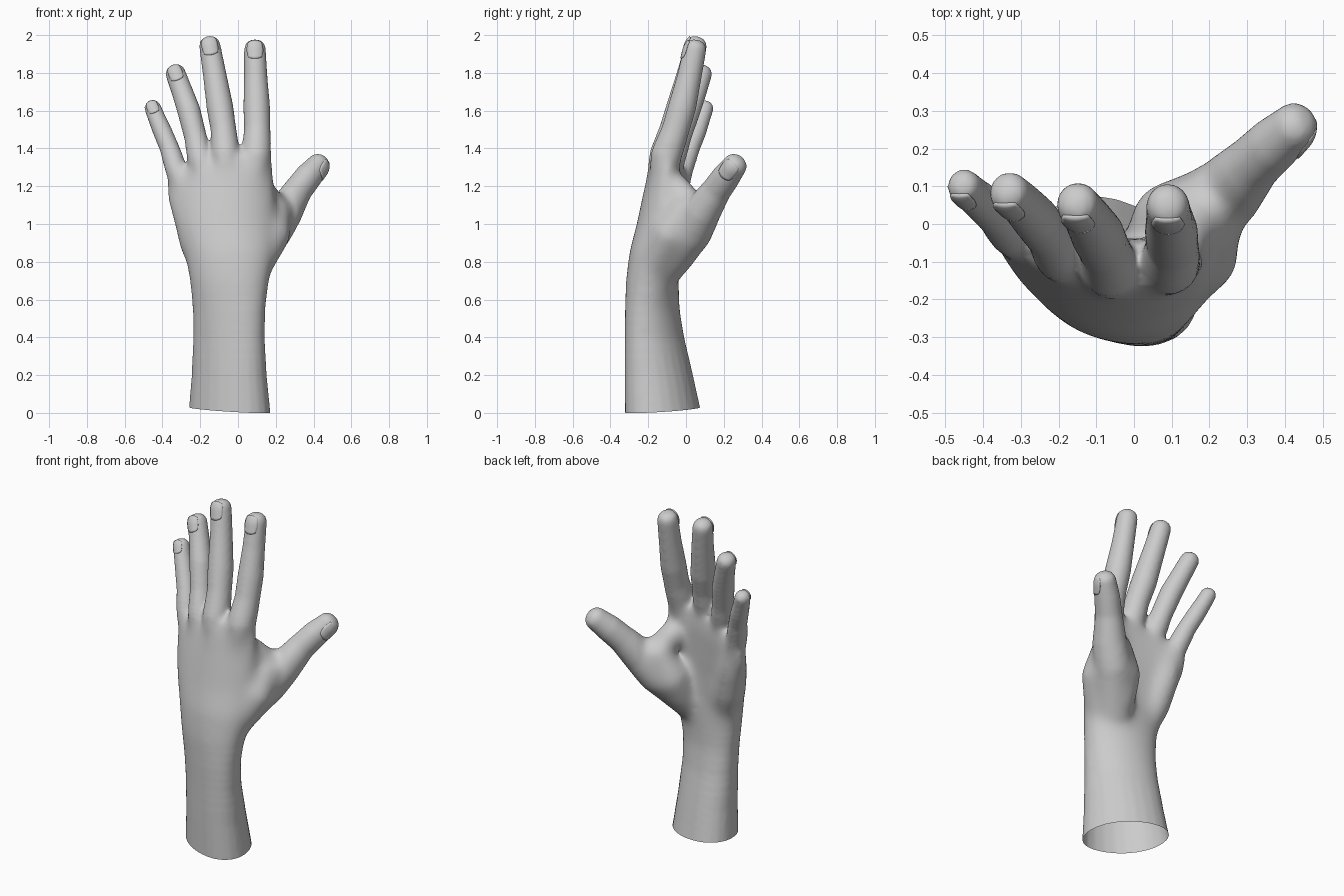
import bpy, bmesh, math
from mathutils import Vector
from mathutils.bvhtree import BVHTree

if "Cube" in bpy.data.objects:
    bpy.data.objects.remove(bpy.data.objects["Cube"])

SEG = 24
bm = bmesh.new()


def loft(rings):
    """Skin a list of rings and close both ends."""
    rows = [[bm.verts.new(p) for p in r] for r in rings]
    for a, b in zip(rows, rows[1:]):
        for i in range(SEG):
            j = (i + 1) % SEG
            bm.faces.new((a[i], a[j], b[j], b[i]))
    bm.faces.new(rows[0][::-1])
    bm.faces.new(rows[-1])


def slab(sections, power=2.1):
    """Loft of horizontal sections: z, x0, x1, y back, y palm, arch, tilt, shear."""
    rings = []
    for z, x0, x1, y0, y1, arch, tilt, shear in sections:
        ring = []
        cx, rx, ry = (x0 + x1) / 2, (x1 - x0) / 2, (y1 - y0) / 2
        ry = math.sqrt(ry * ry - (shear * rx) ** 2)
        for i in range(SEG):
            a = 2 * math.pi * i / SEG
            c, s = math.cos(a), math.sin(a)
            x = cx + rx * math.copysign(abs(c) ** (2 / power), c)
            y = (y0 + y1) / 2 + ry * math.copysign(abs(s) ** (2 / power), s)
            ring.append((x, y + arch * x * x + shear * (x - cx), z + tilt * x))
        rings.append(ring)
    loft(rings)


def tube(pts, flat=1.0, face=Vector((0, -1, 0))):
    """Tube through (x, y, z, radius) points with a rounded tip."""
    pts = [(Vector(p[:3]), p[3] + 0.004) for p in pts]
    end, r = pts[-1]
    d = (end - pts[-2][0]).normalized()
    path = pts + [(end + d * r * t, r * (1 - t ** 2.5) ** 0.4)
                  for t in (0.35, 0.6, 0.8, 0.93)]
    path.append((end + d * r, r * 0.35))
    rings = []
    for i, (p, r) in enumerate(path):
        t = (path[min(i + 1, len(path) - 1)][0] - path[max(i - 1, 0)][0]).normalized()
        n = (face - t * face.dot(t)).normalized()
        s = t.cross(n)
        rings.append([p + s * r * math.cos(a) + n * r * flat * math.sin(a)
                      for a in (2 * math.pi * k / SEG for k in range(SEG))])
    loft(rings)


# forearm, wrist and arched palm
slab([(-0.10, -0.27, 0.18, -0.32, 0.10, 0.0, 0, -0.28),
      (0.00, -0.262, 0.172, -0.322, 0.080, 0.0, 0, -0.28),
      (0.20, -0.245, 0.152, -0.324, 0.036, 0.0, 0, -0.28),
      (0.40, -0.238, 0.142, -0.324, -0.010, 0.0, 0, -0.27),
      (0.55, -0.242, 0.147, -0.324, -0.034, 0.05, 0, -0.22),
      (0.70, -0.258, 0.168, -0.320, -0.038, 0.15, 0, -0.12),
      (0.85, -0.285, 0.200, -0.302, -0.045, 0.4, 0, -0.04),
      (1.00, -0.338, 0.205, -0.264, -0.045, 0.6, 0, 0),
      (1.15, -0.378, 0.198, -0.234, -0.040, 0.75, 0.08, 0),
      (1.28, -0.385, 0.188, -0.205, -0.035, 0.8, 0.2, 0),
      (1.37, -0.340, 0.160, -0.175, -0.045, 0.8, 0.27, 0)])

# fingers, from inside the palm out to the tip
fingers = {
    "index": [(0.07, -0.13, 1.15, .065), (0.097, -0.105, 1.36, .077), (0.102, -0.055, 1.5, .066),
              (0.099, -0.02, 1.62, .067), (0.094, 0.018, 1.78, .058), (0.09, 0.046, 1.918, .054)],
    "middle": [(-0.05, -0.15, 1.15, .065), (-0.065, -0.115, 1.36, .074), (-0.077, -0.07, 1.5, .064),
               (-0.096, -0.03, 1.62, .067), (-0.125, 0.018, 1.8, .058), (-0.148, 0.050, 1.936, .053)],
    "ring": [(-0.15, -0.12, 1.15, .065), (-0.195, -0.08, 1.33, .068), (-0.225, -0.035, 1.46, .056),
             (-0.26, 0.012, 1.6, .058), (-0.295, 0.05, 1.7, .053), (-0.328, 0.08, 1.79, .050)],
    "little": [(-0.25, -0.07, 1.1, .065), (-0.325, -0.025, 1.28, .058), (-0.362, 0.018, 1.4, .048),
               (-0.40, 0.055, 1.49, .047), (-0.43, 0.08, 1.56, .043), (-0.449, 0.098, 1.609, .041)],
}
for pts in fingers.values():
    tube(pts, 1.05)

# thumb with its fleshy base
thumb_face = Vector((0.75, -0.5, -0.3)).normalized()
thumb = [(0.05, -0.14, 0.72, .08), (0.10, -0.065, 0.84, .105), (0.165, 0.02, 0.96, .120),
         (0.25, 0.088, 1.07, .096), (0.318, 0.162, 1.18, .075), (0.372, 0.212, 1.25, .072),
         (0.418, 0.252, 1.302, .063)]
tube(thumb, 0.95, thumb_face)
# muscle behind the thumb, web to the index finger, ball of the thumb, heel of the palm
tube([(0.08, -0.18, 0.72, .07), (0.13, -0.14, 0.84, .087), (0.182, -0.085, 0.95, .098),
      (0.20, -0.02, 1.06, .075)])
tube([(0.235, 0.08, 1.04, .06), (0.18, 0.025, 1.10, .07), (0.12, -0.04, 1.18, .075)])
tube([(0.04, -0.11, 0.73, .075), (0.07, -0.045, 0.83, .092), (0.10, 0.01, 0.95, .108),
      (0.15, 0.045, 1.08, .075)])
tube([(-0.16, -0.14, 0.72, .07), (-0.22, -0.10, 0.9, .09), (-0.27, -0.06, 1.08, .08),
      (-0.295, -0.04, 1.2, .06)])

bmesh.ops.recalc_face_normals(bm, faces=bm.faces[:])
mesh = bpy.data.meshes.new("hand")
bm.to_mesh(mesh)
bm.free()
hand = bpy.data.objects.new("hand", mesh)
bpy.context.collection.objects.link(hand)

# melt all parts into one skin
m = hand.modifiers.new("fuse", 'REMESH')
m.mode, m.voxel_size, m.use_smooth_shade = 'VOXEL', 0.011, True
m = hand.modifiers.new("soften", 'SMOOTH')
m.factor, m.iterations = 0.5, 8
skin = bmesh.new()
skin.from_object(hand, bpy.context.evaluated_depsgraph_get())
hand.modifiers.clear()

# extra softening over the palm and the thumb root, fading out at its borders
for k in range(8):
    soft = [v for v in skin.verts if 0.3 + 0.05 * k < v.co.z < 1.42 - 0.022 * k + 0.2 * min(v.co.x, 0)
            and v.co.x + 0.7 * v.co.y < 0.33 - 0.012 * k]
    for i in range(6):
        bmesh.ops.smooth_vert(skin, verts=soft, factor=0.5,
                              use_axis_x=True, use_axis_y=True, use_axis_z=True)

# open, slightly slanted cut at the forearm
bmesh.ops.bisect_plane(skin, geom=skin.verts[:] + skin.edges[:] + skin.faces[:],
                       plane_co=(-0.05, -0.1, 0.017), plane_no=(0.05, -0.05, 1), clear_inner=True)
for f in skin.faces:
    f.smooth = True
tree = BVHTree.FromBMesh(skin)
skin.to_mesh(mesh)
skin.free()


def nail(name, center, axis, face, hw, hl):
    """Curved plate laid on the skin around a fingertip."""
    a = axis.normalized()
    n = (face - a * face.dot(a)).normalized()

    def hit(p):
        return tree.ray_cast(p + n * 0.2, -n)[0] or p + n * hw
    mid, base = hit(center), hit(center - a * hl * 0.8)
    a = (mid - base).normalized()
    n = (n - a * n.dot(a)).normalized()
    s = a.cross(n)
    b = bmesh.new()
    N = 8
    grid = []
    for j in range(N + 1):
        row = []
        for i in range(N + 1):
            u, v = 2 * i / N - 1, 2 * j / N - 1
            x, y = u * math.sqrt(1 - 0.35 * v * v), v * math.sqrt(1 - 0.35 * u * u)
            row.append(b.verts.new(mid + s * x * hw + a * y * hl
                                   + n * (0.001 - 0.4 * hw * x * x - 0.3 * hl * max(y, 0) ** 2)))
        grid.append(row)
    for j in range(N):
        for i in range(N):
            b.faces.new((grid[j][i], grid[j][i + 1], grid[j + 1][i + 1], grid[j + 1][i])).smooth = True
    me = bpy.data.meshes.new(name)
    b.to_mesh(me)
    b.free()
    ob = bpy.data.objects.new(name, me)
    bpy.context.collection.objects.link(ob)
    m = ob.modifiers.new("thickness", 'SOLIDIFY')
    m.thickness, m.offset = 0.008, 0


# fingernails
sizes = {"index": (.042, .052), "middle": (.042, .052), "ring": (.037, .046), "little": (.03, .038)}
for k, pts in fingers.items():
    p, q = Vector(pts[-1][:3]), Vector(pts[-2][:3])
    nail(k + "_nail", p - (p - q) * 0.03, p - q, Vector((0, -1, 0)), *sizes[k])
p, q = Vector(thumb[-1][:3]), Vector(thumb[-2][:3])
nail("thumb_nail", p, p - q, thumb_face, .046, .052)
